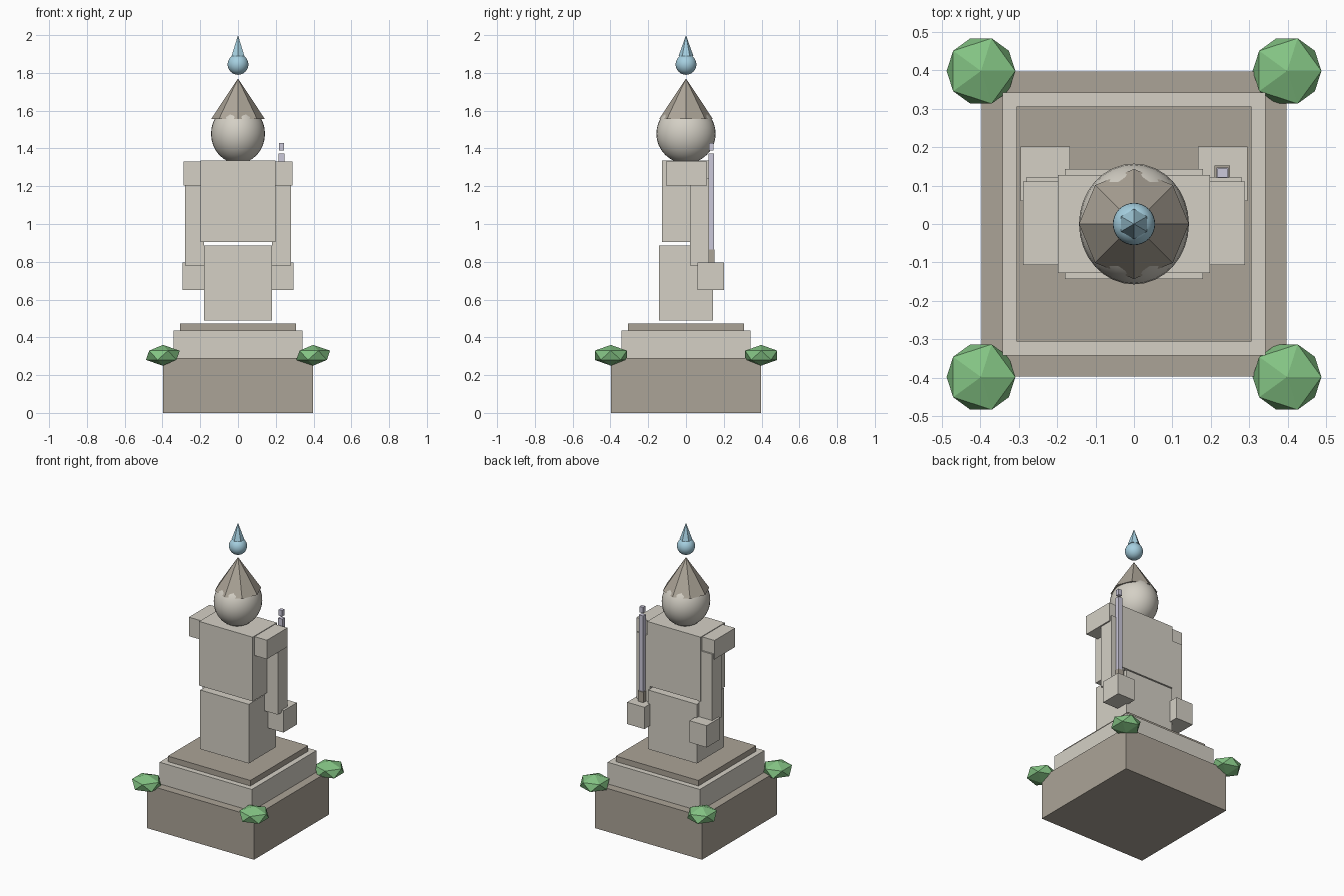
import bpy
import math

if "Cube" in bpy.data.objects:
    bpy.data.objects.remove(bpy.data.objects["Cube"])


def material(name, rgb):
    m = bpy.data.materials.new(name)
    m.diffuse_color = (*rgb, 1)
    m.use_nodes = True
    m.node_tree.nodes["Principled BSDF"].inputs["Base Color"].default_value = m.diffuse_color
    return m


LIGHT = material("light_stone", (0.66, 0.63, 0.56))
DARK = material("dark_stone", (0.41, 0.37, 0.31))
GREEN = material("leaf", (0.23, 0.55, 0.23))
BLUE = material("pale_blue", (0.38, 0.63, 0.75))
STEEL = material("steel", (0.60, 0.58, 0.70))


def finish(name, mat):
    o = bpy.context.object
    o.name = name
    o.data.name = name
    o.data.materials.append(mat)
    return o


def box(name, x, y, z, mat):
    """Box from (min, max) ranges on each axis."""
    bpy.ops.mesh.primitive_cube_add(
        size=1, location=[(a + b) / 2 for a, b in (x, y, z)])
    o = finish(name, mat)
    o.scale = [b - a for a, b in (x, y, z)]
    return o


def ball(name, z, radii, mat):
    bpy.ops.mesh.primitive_uv_sphere_add(
        segments=32, ring_count=16, radius=1, location=(0, 0, z))
    o = finish(name, mat)
    o.scale = radii
    bpy.ops.object.shade_smooth()
    return o


def spike(name, sides, radius, z0, z1, mat):
    bpy.ops.mesh.primitive_cone_add(
        vertices=sides, radius1=radius, radius2=0, depth=z1 - z0,
        location=(0, 0, (z0 + z1) / 2))
    return finish(name, mat)


# Stepped plinth
for name, r, z0, z1, mat in (
        ("plinth_base", 0.397, 0.0, 0.29, DARK),
        ("plinth_middle", 0.342, 0.29, 0.435, LIGHT),
        ("plinth_top", 0.306, 0.435, 0.472, DARK)):
    box(name, (-r, r), (-r, r), (z0, z1), mat)

# Body blocks
box("legs", (-0.18, 0.18), (-0.143, 0.143), (0.49, 0.886), LIGHT)
box("torso", (-0.198, 0.198), (-0.128, 0.128), (0.905, 1.335), LIGHT)

# Mirrored arms
for side, s in (("left", -1), ("right", 1)):
    for part, x0, x1, y, z in (
            ("shoulder", 0.16, 0.289, (-0.107, 0.111), (1.204, 1.331)),
            ("arm", 0.18, 0.28, (0.022, 0.122), (0.78, 1.24)),
            ("hand", 0.167, 0.295, (0.06, 0.202), (0.65, 0.796))):
        box(f"{side}_{part}", sorted((s * x0, s * x1)), y, z, LIGHT)

# Sword held upright in one hand
box("sword_hilt", (0.21, 0.25), (0.116, 0.152), (0.79, 0.866), DARK)
box("sword_blade", (0.214, 0.246), (0.119, 0.147), (0.866, 1.374), STEEL)
box("sword_tip", (0.217, 0.243), (0.121, 0.145), (1.39, 1.43), STEEL)

# Head, pointed hat and finial
ball("head", 1.478, (0.143, 0.157, 0.157), LIGHT)
spike("hat", 8, 0.143, 1.555, 1.77, DARK)
ball("finial_orb", 1.845, (0.055, 0.055, 0.055), BLUE)
spike("finial_spike", 6, 0.039, 1.89, 2.0, BLUE)

# Low-poly shrubs on the plinth corners
for x in (-0.398, 0.398):
    for y in (-0.398, 0.398):
        bpy.ops.mesh.primitive_ico_sphere_add(
            subdivisions=1, radius=0.1, location=(x, y, 0.305))
        finish("corner_shrub", GREEN).scale = (1, 1, 0.55)
